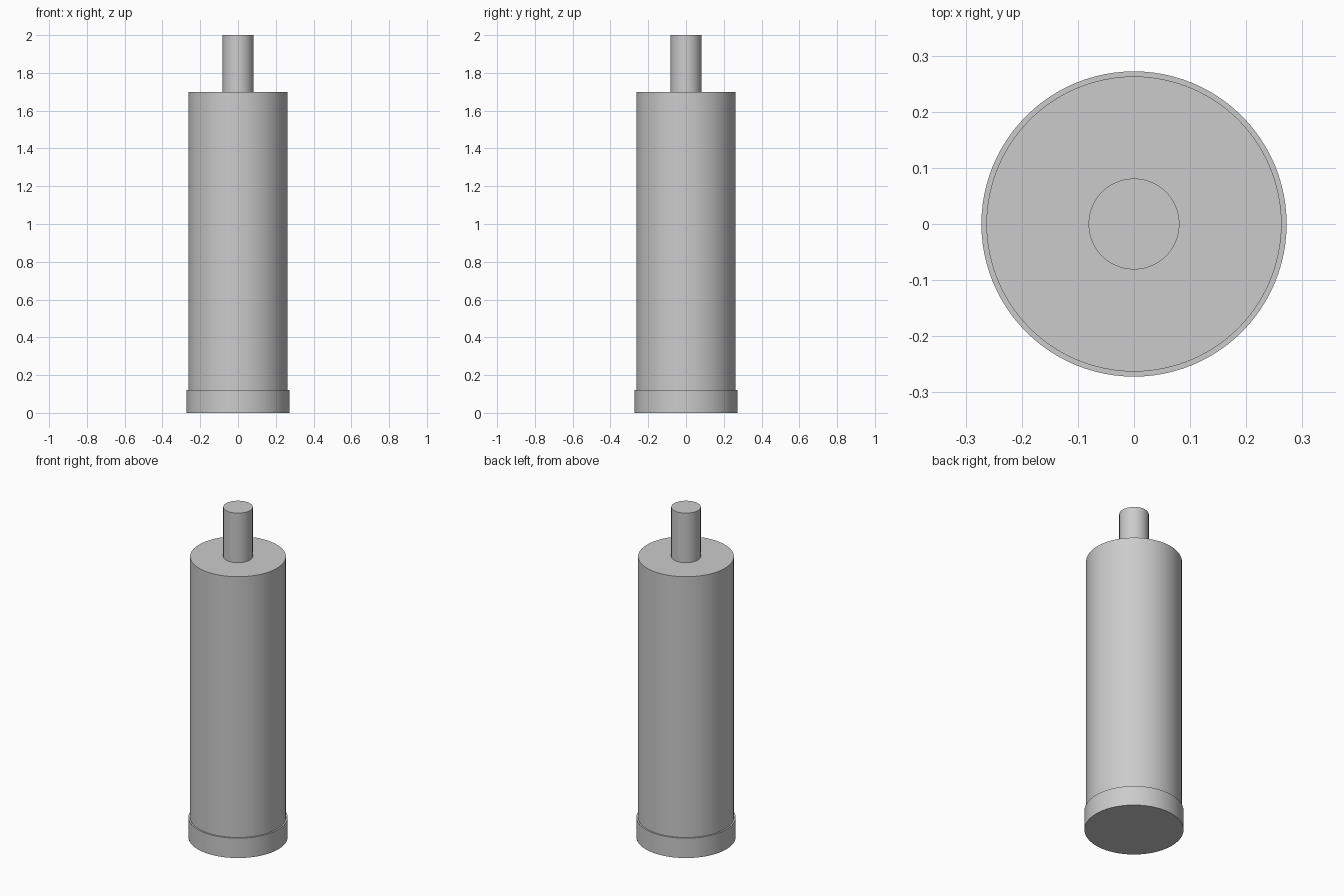
import bpy
import math

cube = bpy.data.objects.get("Cube")
if cube:
    bpy.data.objects.remove(cube, do_unlink=True)

# One plain grey for every part
grey = bpy.data.materials.new("plain grey")
grey.use_nodes = True
colour = (0.6, 0.6, 0.6, 1.0)
grey.diffuse_color = colour
grey.node_tree.nodes["Principled BSDF"].inputs["Base Color"].default_value = colour


def cylinder(name, radius, bottom, top):
    """Upright smooth cylinder with sharp rims."""
    bpy.ops.mesh.primitive_cylinder_add(
        vertices=96, radius=radius, depth=top - bottom,
        location=(0, 0, (bottom + top) / 2))
    obj = bpy.context.object
    obj.name = name
    obj.data.materials.append(grey)
    bpy.ops.object.shade_smooth_by_angle(angle=math.radians(30))
    return obj


# Wide foot, tall body and thin shaft, stacked
cylinder("base_collar", 0.272, 0.0, 0.12)
cylinder("main_body", 0.263, 0.12, 1.70)
cylinder("top_shaft", 0.081, 1.70, 2.0)
